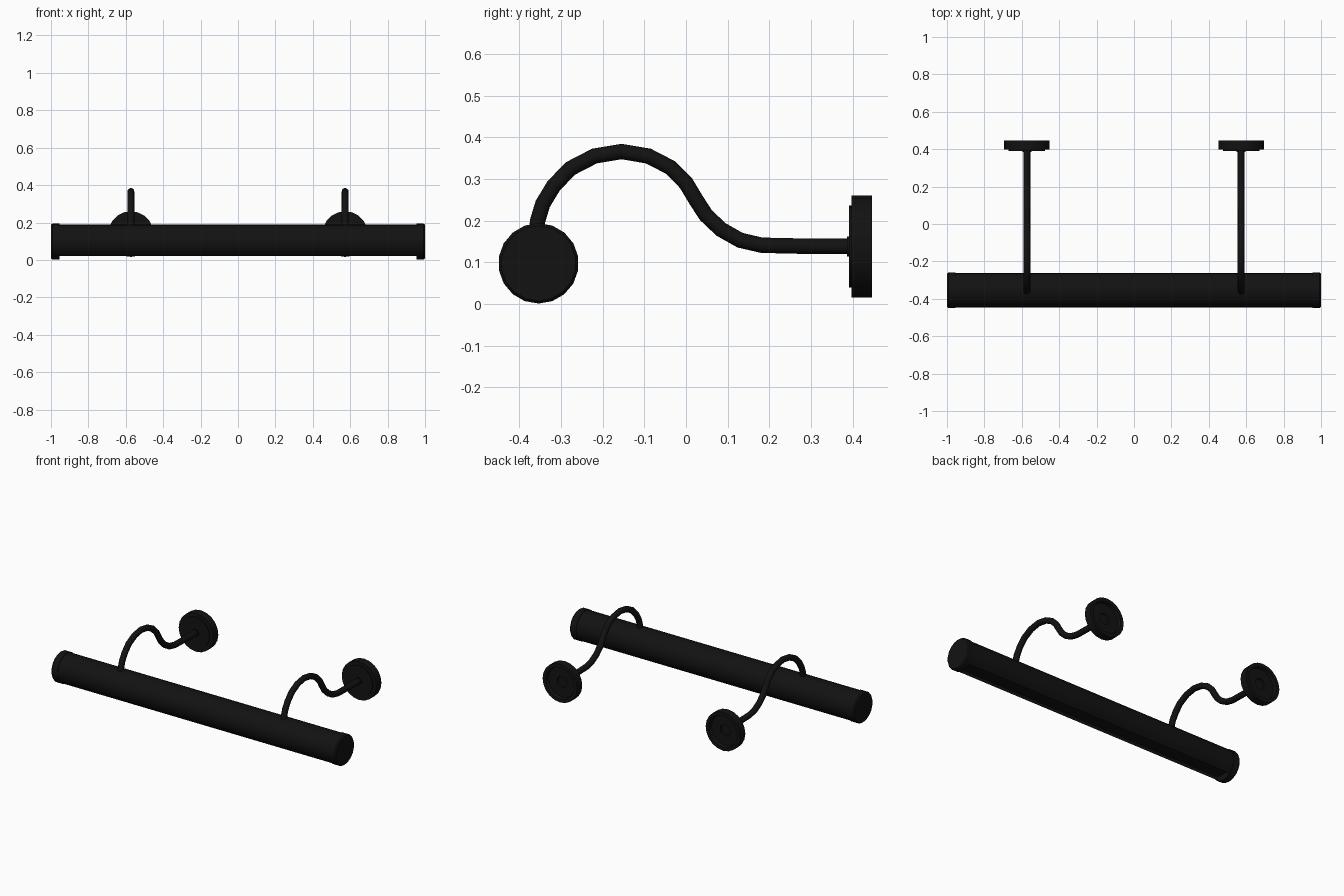
import bpy, math

if "Cube" in bpy.data.objects:
    bpy.data.objects.remove(bpy.data.objects["Cube"])

CY, CZ = -0.354, 0.0975      # lamp tube axis
ARM_X, PLATE_Z = 0.573, 0.138

black = bpy.data.materials.new("black_metal")
black.diffuse_color = (0.006, 0.006, 0.006, 1)
black.use_nodes = True
black.node_tree.nodes["Principled BSDF"].inputs["Base Color"].default_value = black.diffuse_color


def make(name, verts, faces):
    me = bpy.data.meshes.new(name)
    me.from_pydata(verts, [], faces)
    ob = bpy.data.objects.new(name, me)
    bpy.context.collection.objects.link(ob)
    me.materials.append(black)
    bpy.ops.object.select_all(action='DESELECT')
    ob.select_set(True)
    bpy.context.view_layer.objects.active = ob
    bpy.ops.object.mode_set(mode='EDIT')
    bpy.ops.mesh.select_all(action='SELECT')
    bpy.ops.mesh.normals_make_consistent(inside=False)
    bpy.ops.object.mode_set(mode='OBJECT')
    bpy.ops.object.shade_smooth_by_angle(angle=math.radians(35))
    return ob


def loft(name, rings):
    """Skin a list of equal-sized rings and close both ends."""
    n = len(rings[0])
    verts = [v for r in rings for v in r]
    faces = [(i * n + j, i * n + (j + 1) % n, (i + 1) * n + (j + 1) % n, (i + 1) * n + j)
             for i in range(len(rings) - 1) for j in range(n)]
    faces += [tuple(range(n)), tuple(range(len(verts) - n, len(verts)))]
    return make(name, verts, faces)


def circle(r, n):
    return [(r * math.sin(2 * math.pi * k / n), r * math.cos(2 * math.pi * k / n)) for k in range(n)]


# Lamp tube: round section with a recessed opening along the underside
half = math.radians(34)
R = 0.0925
section = []
for k in range(17):
    a = half + (2 * math.pi - 2 * half) * k / 16
    section.append((R * math.sin(a), -R * math.cos(a)))
lip = R * math.sin(half) - 0.004
section += [(-lip, -0.058), (lip, -0.058)]
loft("lamp_tube", [[(x, CY + u, CZ + v) for u, v in section] for x in (-0.975, 0.975)])

# Arm centre line in the y-z plane
path = [(-0.36, 0.165), (-0.356, 0.2), (-0.344, 0.24), (-0.318, 0.283), (-0.278, 0.325),
        (-0.22, 0.355), (-0.155, 0.366), (-0.09, 0.355), (-0.038, 0.328), (0.0, 0.29),
        (0.024, 0.25), (0.048, 0.213), (0.084, 0.179), (0.13, 0.153), (0.182, 0.141),
        (0.27, 0.139), (0.4, 0.138)]
# Wall plate profile: radius, y (front collar, step, rim, hollow back)
plate = [(0.024, 0.386), (0.024, 0.391), (0.098, 0.391), (0.098, 0.397), (0.122, 0.397),
         (0.122, 0.447), (0.1, 0.447), (0.096, 0.425), (0.035, 0.425), (0.033, 0.415)]

for side, s in (("left", -1), ("right", 1)):
    # End cap with softened edges
    cap = [(0.0965, 0.955), (0.0965, 0.992), (0.09, 1.0)]
    loft(side + "_end_cap", [[(s * x, CY + u, CZ + v) for u, v in circle(r, 18)] for r, x in cap])

    # Curved arm
    rings = []
    for i, (y, z) in enumerate(path):
        a, b = path[max(i - 1, 0)], path[min(i + 1, len(path) - 1)]
        t = math.atan2(b[1] - a[1], b[0] - a[0])
        rings.append([(s * ARM_X + u, y - v * math.sin(t), z + v * math.cos(t))
                      for u, v in circle(0.0185, 12)])
    loft(side + "_arm", rings)

    # Round wall plate
    loft(side + "_wall_plate", [[(s * ARM_X + u, y, PLATE_Z + v) for u, v in circle(r, 20)]
                                for r, y in plate])
